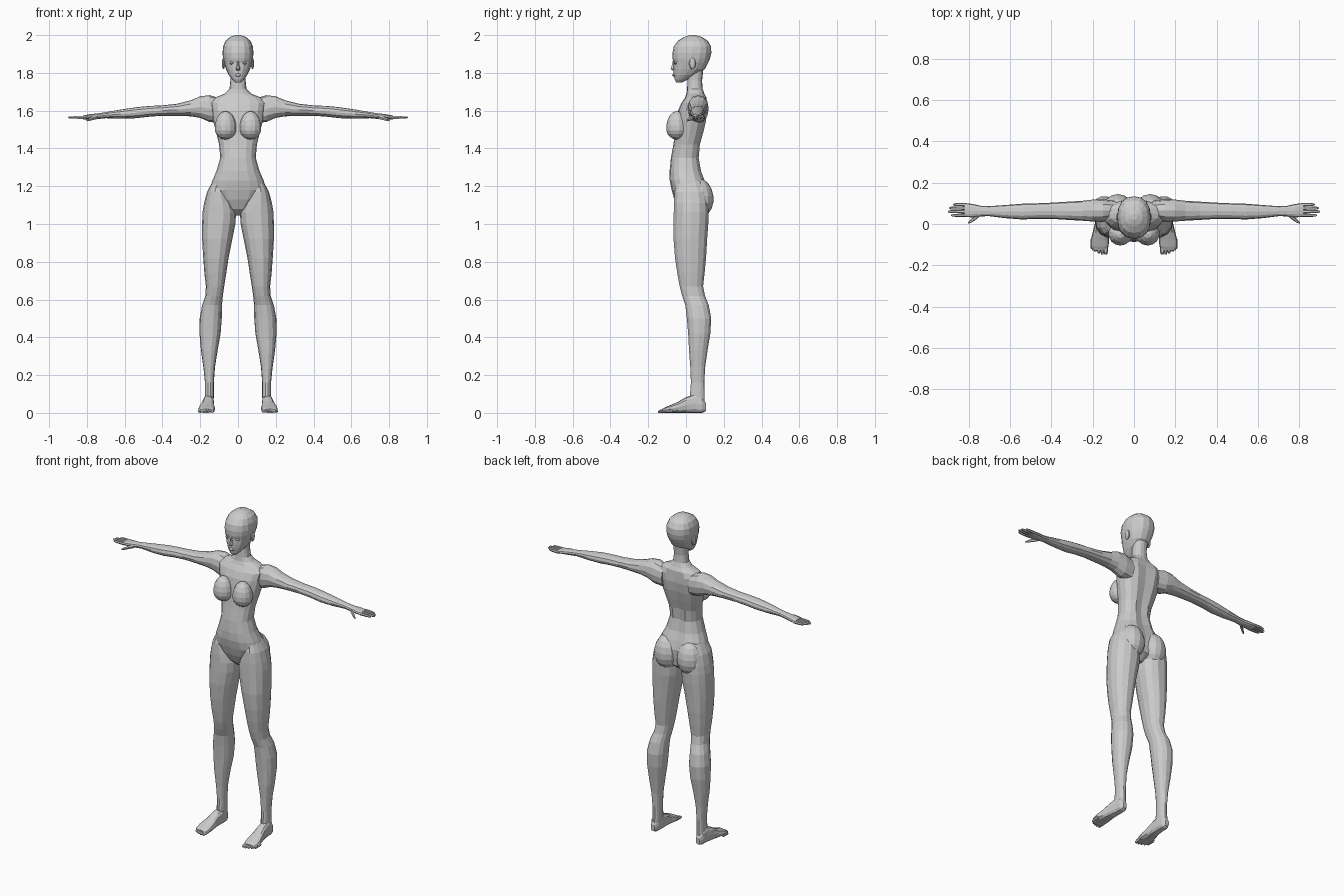
import bpy, bmesh, math
from mathutils import Vector

clay = bpy.data.materials.new("plain_grey")
clay.diffuse_color = (0.6, 0.6, 0.6, 1)


def finish(name, bm, mirror):
    bmesh.ops.recalc_face_normals(bm, faces=bm.faces)
    me = bpy.data.meshes.new(name)
    bm.to_mesh(me)
    bm.free()
    me.materials.append(clay)
    ob = bpy.data.objects.new(name, me)
    bpy.context.collection.objects.link(ob)
    if mirror:
        ob.modifiers.new("Mirror", 'MIRROR').use_mirror_merge = False
    return ob


def add_loft(bm, rings, axis, sides=12, power=0.9):
    """Skin rings given as (position, u_min, u_max, v_min, v_max)."""
    loops = []
    for p, u0, u1, v0, v1 in rings:
        loop = []
        for i in range(sides):
            a = 2 * math.pi * i / sides
            c, s = math.cos(a), math.sin(a)
            u = (u0 + u1) / 2 + (u1 - u0) / 2 * math.copysign(abs(c) ** power, c)
            v = (v0 + v1) / 2 + (v1 - v0) / 2 * math.copysign(abs(s) ** power, s)
            co = {'z': (u, v, p), 'x': (p, u, v), 'y': (u, p, v)}[axis]
            loop.append(bm.verts.new(co))
        loops.append(loop)
    for a, b in zip(loops, loops[1:]):
        for i in range(sides):
            j = (i + 1) % sides
            bm.faces.new((a[i], a[j], b[j], b[i]))
    bm.faces.new(loops[0])
    bm.faces.new(loops[-1])


def loft(name, rings, axis, sides=12, power=0.9, mirror=True):
    bm = bmesh.new()
    add_loft(bm, rings, axis, sides, power)
    return finish(name, bm, mirror)


def blob(name, centre, radii, up=1.0, seg=14, rows=9, mirror=True):
    """Ellipsoid whose upper half is stretched by up."""
    bm = bmesh.new()
    bmesh.ops.create_uvsphere(bm, u_segments=seg, v_segments=rows, radius=1)
    for v in bm.verts:
        if v.co.z > 0:
            v.co.z *= up
        v.co = Vector(c + r * k for c, r, k in zip(centre, radii, v.co))
    return finish(name, bm, mirror)


def symmetric(rows):
    return [(z, -w, w, f, b) for z, w, f, b in rows]


# Torso and neck: height, half width, front, back
torso = loft("torso", symmetric([
    (1.045, .02, .0, .06), (1.08, .06, -.04, .105), (1.13, .12, -.062, .118),
    (1.18, .152, -.076, .12), (1.23, .136, -.086, .105), (1.28, .114, -.087, .085),
    (1.35, .094, -.08, .072), (1.42, .1, -.067, .078), (1.48, .115, -.058, .095),
    (1.54, .13, -.052, .11), (1.60, .14, -.042, .118), (1.64, .148, -.025, .116),
    (1.67, .12, -.005, .108), (1.69, .07, .003, .097), (1.715, .045, .006, .088),
    (1.76, .04, .008, .085), (1.82, .042, .01, .092)]), 'z', 16, .85, False)

# Spine groove down the middle of the back
for v in torso.data.vertices:
    if abs(v.co.x) < .001 and v.co.y > .03 and 1.1 < v.co.z < 1.66:
        v.co.y -= .012

# Chest and seat
blob("breast", (.066, -.048, 1.505), (.059, .057, .058), up=1.6)
blob("buttock", (.078, .072, 1.13), (.076, .074, .095), up=1.15)

# Legs: height, inner, outer, front, back
loft("leg", [
    (.03, .13, .178, .03, .1), (.09, .128, .175, .02, .1),
    (.16, .128, .175, .025, .098), (.24, .122, .183, .022, .102),
    (.33, .108, .196, .015, .115), (.42, .092, .204, .01, .13),
    (.50, .086, .203, .003, .135), (.57, .085, .19, -.005, .122),
    (.62, .08, .173, -.022, .102), (.67, .073, .17, -.035, .092),
    (.74, .062, .178, -.048, .1), (.82, .05, .184, -.06, .108),
    (.92, .03, .19, -.068, .114), (1.0, .014, .19, -.068, .12),
    (1.06, .01, .188, -.067, .122), (1.11, .025, .18, -.066, .12),
    (1.17, .05, .164, -.062, .11), (1.23, .07, .132, -.045, .08)], 'z', 14)

# Feet, swept from toe root to heel
loft("foot", [
    (-.128, .135, .2, 0, .02), (-.11, .123, .21, 0, .03),
    (-.08, .121, .21, 0, .042), (-.04, .124, .2, 0, .06),
    (.0, .127, .19, 0, .083), (.05, .127, .182, 0, .1),
    (.085, .13, .18, 0, .085), (.106, .142, .168, .01, .05)], 'y', 12, .75)

# Toes
bm = bmesh.new()
for i, tip in enumerate((-.147, -.147, -.142, -.134, -.122)):
    x, r = .137 + .0165 * i, .011 if i == 0 else .0085
    add_loft(bm, [(tip, x - r * .6, x + r * .6, 0, r),
                  (tip + .012, x - r, x + r, 0, r * 1.8),
                  (tip + .05, x - r, x + r, 0, r * 2.4)], 'y', 6)
finish("toes", bm, True)

# Arms and palms: distance out, front, back, bottom, top
loft("arm", [
    (.09, .025, .112, 1.535, 1.665), (.15, .01, .12, 1.54, 1.682),
    (.20, .012, .118, 1.562, 1.676), (.25, .016, .112, 1.57, 1.655),
    (.32, .02, .108, 1.573, 1.637), (.40, .025, .103, 1.573, 1.628),
    (.47, .025, .1, 1.568, 1.625), (.54, .022, .098, 1.56, 1.618),
    (.62, .028, .092, 1.558, 1.606), (.70, .038, .086, 1.56, 1.592),
    (.74, .037, .088, 1.556, 1.586), (.78, .032, .097, 1.554, 1.582),
    (.82, .034, .102, 1.554, 1.574)], 'x', 12)

# Fingers and thumb
bm = bmesh.new()
for y, tip in ((.042, .885), (.06, .9), (.077, .894), (.094, .875)):
    add_loft(bm, [(x, y - r, y + r, 1.564 - r, 1.564 + r) for x, r in
                  ((.81, .0085), (.85, .0078), (tip - .01, .0065), (tip, .003))], 'x', 6)
add_loft(bm, [(x, y - r, y + r, z - r, z + r) for x, y, z, r in
              ((.745, .05, 1.567, .013), (.77, .028, 1.56, .011),
               (.79, .013, 1.552, .008), (.803, .005, 1.547, .004))], 'x', 6)
finish("fingers", bm, True)

# Head: height, half width, face, back
loft("head", symmetric([
    (1.750, .016, -.052, -.02), (1.765, .032, -.06, .01), (1.79, .05, -.065, .06),
    (1.82, .064, -.067, .1), (1.855, .075, -.066, .118), (1.875, .079, -.071, .127),
    (1.905, .082, -.072, .134), (1.94, .079, -.065, .133), (1.97, .066, -.043, .115),
    (1.99, .042, -.01, .085), (2.0, .015, .02, .05)]), 'z', 16, .88, False)

# Face details and ears
loft("nose", symmetric([
    (1.812, .007, -.07, -.05), (1.82, .012, -.084, -.05),
    (1.84, .007, -.077, -.05), (1.868, .006, -.07, -.05)]), 'z', 6, 1, False)
blob("lips", (0, -.064, 1.788), (.018, .009, .008), seg=10, rows=6, mirror=False)
blob("eyelid", (.031, -.053, 1.853), (.016, .011, .009), seg=10, rows=6)
blob("ear", (.077, .034, 1.85), (.009, .018, .03), seg=10, rows=6)
